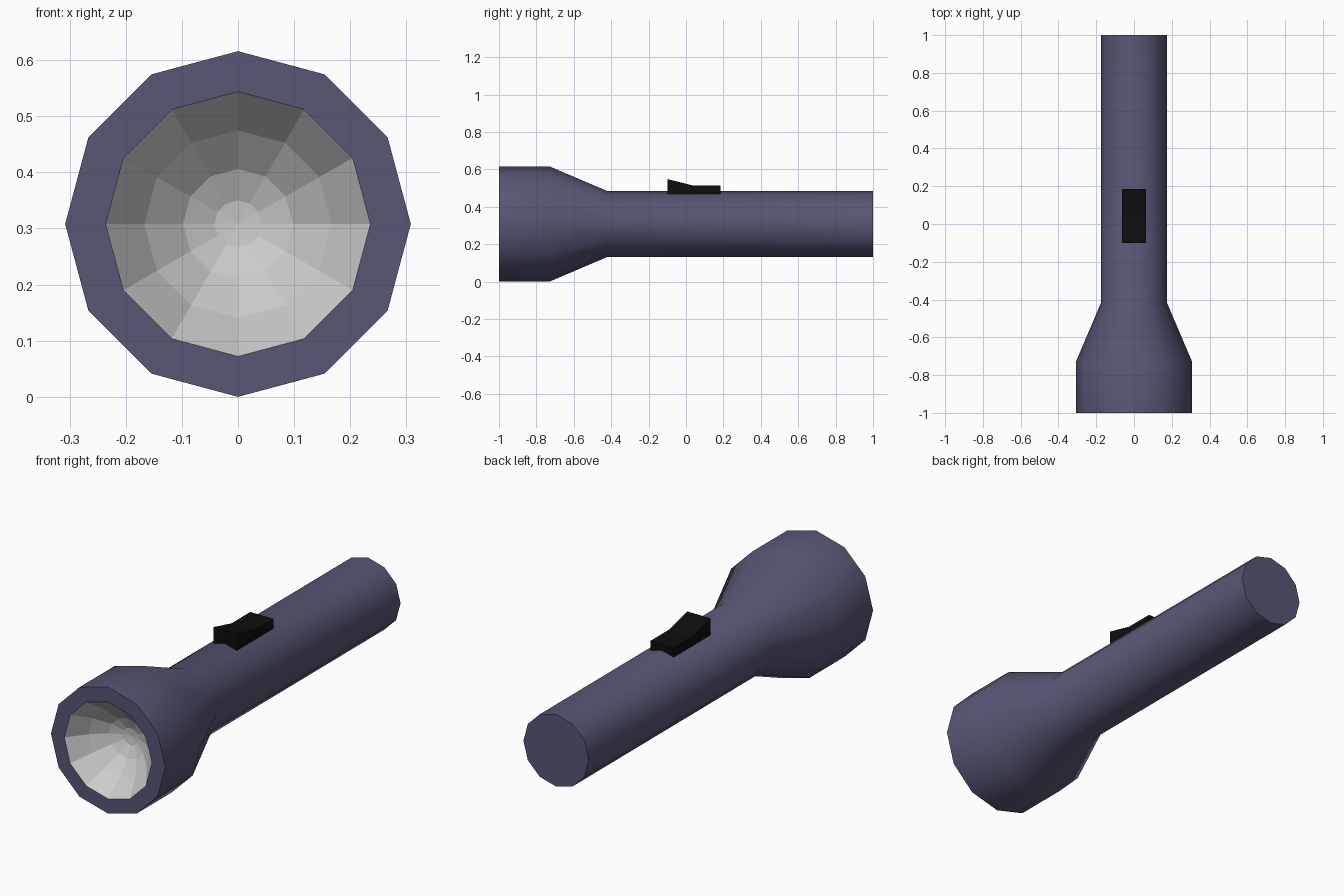
import bpy, bmesh, math

if "Cube" in bpy.data.objects:
    bpy.data.objects.remove(bpy.data.objects["Cube"])

SIDES = 12
AXIS_Z = 0.308


def material(name, rgb):
    m = bpy.data.materials.new(name)
    m.diffuse_color = (*rgb, 1)
    m.use_nodes = True
    m.node_tree.nodes["Principled BSDF"].inputs["Base Color"].default_value = m.diffuse_color
    return m


def finish(name, bm, mat=None, smooth_angle=None):
    bmesh.ops.recalc_face_normals(bm, faces=bm.faces)
    mesh = bpy.data.meshes.new(name)
    bm.to_mesh(mesh)
    bm.free()
    obj = bpy.data.objects.new(name, mesh)
    bpy.context.collection.objects.link(obj)
    if mat:
        mesh.materials.append(mat)
    if smooth_angle:
        bpy.ops.object.select_all(action='DESELECT')
        obj.select_set(True)
        bpy.context.view_layer.objects.active = obj
        bpy.ops.object.shade_smooth_by_angle(angle=math.radians(smooth_angle))
    return obj


def lathe(profile):
    """Revolve (radius, y) points around the torch axis; radius 0 closes to a point."""
    bm = bmesh.new()
    rings = []
    for r, y in profile:
        count = SIDES if r else 1
        rings.append([bm.verts.new((r * math.sin(math.tau * i / SIDES), y,
                                    AXIS_Z + r * math.cos(math.tau * i / SIDES)))
                      for i in range(count)])
    for a, b in zip(rings, rings[1:]):
        for i in range(SIDES):
            j = (i + 1) % SIDES
            if len(b) == 1:
                bm.faces.new((a[i], a[j], b[0]))
            else:
                bm.faces.new((a[i], a[j], b[j], b[i]))
    return bm, rings


navy = material("navy_plastic", (0.095, 0.095, 0.18))
black = material("black_rubber", (0.004, 0.004, 0.004))

# Casing: front rim, head, taper, handle and flat end cap
bm, rings = lathe([(0.236, -1), (0.308, -1), (0.308, -0.73), (0.176, -0.42), (0.176, 1)])
bm.faces.new(rings[-1])
finish("casing", bm, navy, 35)

# Faceted reflector bowl, facing forward
bm, rings = lathe([(0.236, -1), (0.167, -0.91), (0.098, -0.85), (0.042, -0.825), (0, -0.82)])
reflector = finish("reflector", bm)
if reflector.data.polygons[-1].normal.y > 0:
    reflector.data.flip_normals()

# Rocker switch: side profile extruded across x
bm = bmesh.new()
side = [(-0.10, 0.455), (0.185, 0.455), (0.185, 0.513), (0.04, 0.513), (-0.10, 0.548)]
face = bm.faces.new([bm.verts.new((-0.063, y, z)) for y, z in side])
new = bmesh.ops.extrude_face_region(bm, geom=[face])["geom"]
bmesh.ops.translate(bm, vec=(0.126, 0, 0),
                    verts=[v for v in new if isinstance(v, bmesh.types.BMVert)])
finish("switch", bm, black)
